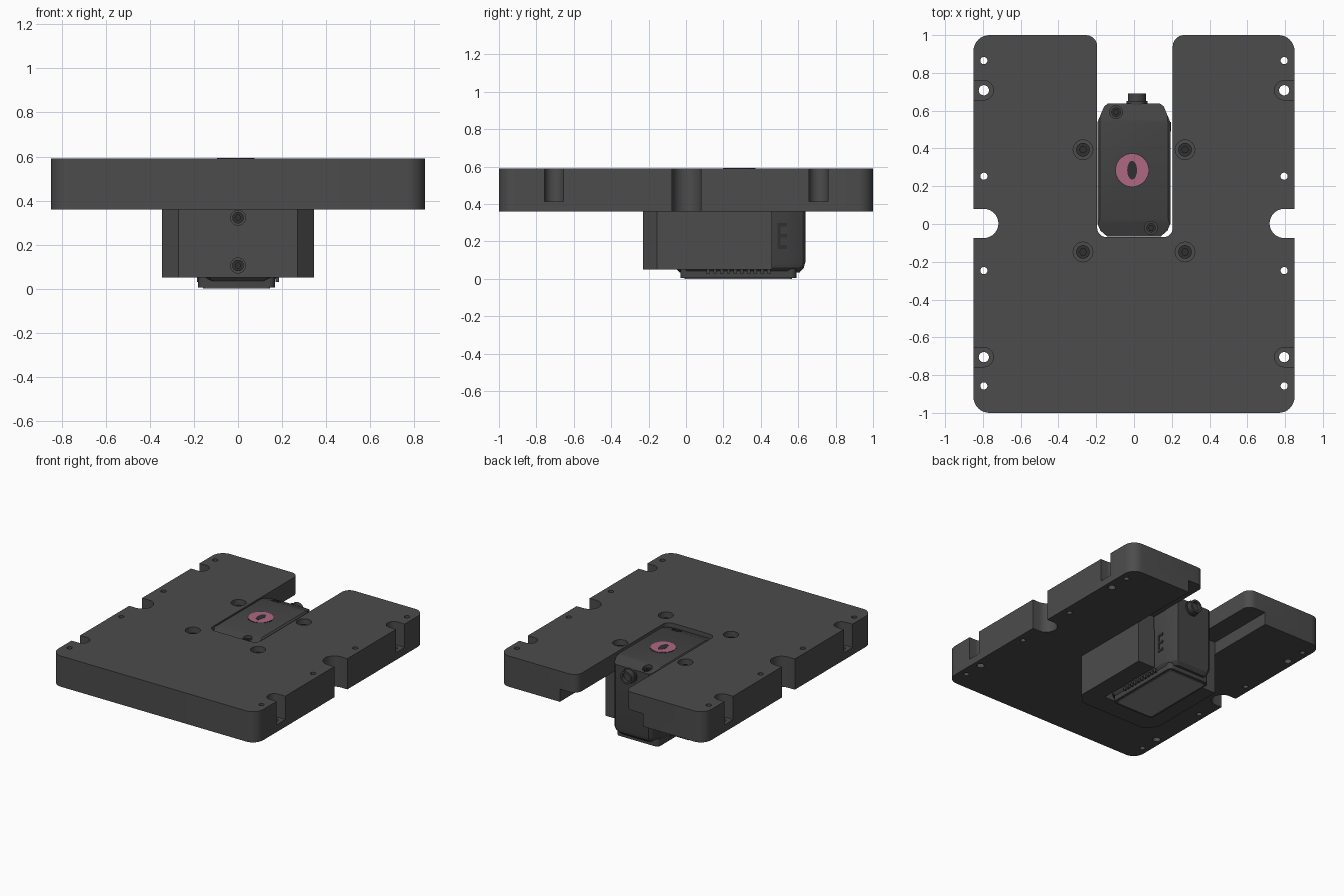
import bpy, bmesh, math
from mathutils import Vector

if "Cube" in bpy.data.objects:
    bpy.data.objects.remove(bpy.data.objects["Cube"])


def material(name, rgb):
    m = bpy.data.materials.new(name)
    m.diffuse_color = (*rgb, 1)
    m.use_nodes = True
    m.node_tree.nodes["Principled BSDF"].inputs["Base Color"].default_value = m.diffuse_color
    return m


PLATE = material("plate_grey", (0.072, 0.072, 0.072))
BODY = material("housing_grey", (0.058, 0.058, 0.058))
DARK = material("dark_metal", (0.03, 0.03, 0.03))
PINK = material("badge_pink", (0.43, 0.135, 0.22))
GLASS = material("window_grey", (0.25, 0.25, 0.25))


def loft(name, rings, mat):
    """Closed solid through rings of equal point count."""
    bm = bmesh.new()
    vs = [[bm.verts.new(p) for p in ring] for ring in rings]
    n = len(vs[0])
    for a, b in zip(vs, vs[1:]):
        for i in range(n):
            bm.faces.new((a[i], a[(i + 1) % n], b[(i + 1) % n], b[i]))
    bm.faces.new(vs[0][::-1])
    bm.faces.new(vs[-1])
    bmesh.ops.recalc_face_normals(bm, faces=bm.faces)
    me = bpy.data.meshes.new(name)
    bm.to_mesh(me)
    bm.free()
    ob = bpy.data.objects.new(name, me)
    bpy.context.collection.objects.link(ob)
    if mat:
        me.materials.append(mat)
    return ob


def prism(name, pts, z0, z1, mat=None):
    return loft(name, [[(x, y, z) for x, y in pts] for z in (z0, z1)], mat)


def side_prism(name, pts, x0, x1, mat=None):
    return loft(name, [[(x, y, z) for y, z in pts] for x in (x0, x1)], mat)


def box(name, x0, x1, y0, y1, z0, z1, mat=None):
    return prism(name, [(x0, y0), (x1, y0), (x1, y1), (x0, y1)], z0, z1, mat)


def disc(r, n=32, sy=1.0):
    return [(r * math.cos(2 * math.pi * i / n), r * sy * math.sin(2 * math.pi * i / n)) for i in range(n)]


def cyl(name, x, y, r, z0, z1, mat=None, n=32, sy=1.0):
    return prism(name, [(x + a, y + b) for a, b in disc(r, n, sy)], z0, z1, mat)


def ycyl(name, x, z, r, y0, y1, mat=None, n=32):
    return loft(name, [[(x + a, y, z + b) for a, b in disc(r, n)] for y in (y0, y1)], mat)


def rounded(corners, n=8):
    """Round right-angle corners given as (x, y, radius)."""
    out = []
    for i, (x, y, r) in enumerate(corners):
        p = Vector((x, y))
        a = (Vector(corners[i - 1][:2]) - p).normalized()
        b = (Vector(corners[(i + 1) % len(corners)][:2]) - p).normalized()
        c = p + (a + b) * r
        for k in range(n + 1 if r else 1):
            t = math.pi / 2 * k / n
            q = c - (b * math.cos(t) + a * math.sin(t)) * r
            out.append((q.x, q.y))
    return out


def cut(ob, cutter):
    cutter.hide_render = True
    m = ob.modifiers.new("cut", 'BOOLEAN')
    m.operation, m.solver, m.object = 'DIFFERENCE', 'EXACT', cutter
    bpy.context.view_layer.objects.active = ob
    bpy.ops.object.modifier_apply(modifier=m.name)
    bpy.data.objects.remove(cutter)


def notch(s, y, r, z0, z1):
    """Round-ended cutter open to the plate's long edge."""
    pts = [(0.92, y + r), (0.92, y - r)]
    pts += [(0.795 - r * math.sin(t), y - r * math.cos(t))
            for t in [math.pi * k / 20 for k in range(21)]]
    return prism("cutter", [(s * a, b) for a, b in pts], z0, z1)


# Mounting plate with camera slot
plate = prism("mounting_plate", rounded([
    (-0.85, -1, 0.085), (0.85, -1, 0.085), (0.85, 1, 0.085), (0.205, 1, 0.06),
    (0.205, -0.07, 0.05), (-0.195, -0.07, 0.05), (-0.195, 1, 0.06), (-0.85, 1, 0.085)]),
    0.36, 0.59, PLATE)
for s in (-1, 1):
    cut(plate, notch(s, 0.003, 0.077, 0.2, 0.7))
    for y in (-0.705, 0.708):
        cut(plate, notch(s, y, 0.051, 0.415, 0.7))
        cut(plate, cyl("cutter", s * 0.795, y, 0.027, 0.2, 0.5))
    for y in (-0.857, -0.247, 0.253, 0.865):
        cut(plate, cyl("cutter", s * 0.795, y, 0.019, 0.2, 0.7, n=20))
    for y in (-0.148, 0.393):
        cut(plate, cyl("cutter", s * 0.27, y, 0.052, 0.50, 0.7))
    # Relief under each arm, as wide as the bracket
    cut(plate, box("cutter", min(s * 0.1, s * 0.345), max(s * 0.1, s * 0.345), 0.46, 1.1, 0.2, 0.455))

# U-shaped bracket below the plate
bracket = prism("camera_bracket", [
    (-0.345, 0.46), (-0.345, -0.155), (-0.27, -0.23), (0.27, -0.23), (0.345, -0.155), (0.345, 0.46),
    (0.203, 0.46), (0.203, -0.072), (-0.195, -0.072), (-0.195, 0.46)], 0.05, 0.36, PLATE)
for z in (0.335, 0.105):
    if z > 0.3:
        z = 0.322
    cut(bracket, ycyl("cutter", 0, z, 0.034, -0.3, -0.19))

# Cap screws with hex sockets
for s in (-1, 1):
    for y in (-0.148, 0.393):
        head = cyl("plate_screw", s * 0.27, y, 0.036, 0.49, 0.555, DARK)
        cut(head, cyl("cutter", s * 0.27, y, 0.018, 0.53, 0.6, n=6))
for z in (0.322, 0.105):
    head = ycyl("bracket_screw", 0, z, 0.026, -0.22, -0.18, DARK)
    cut(head, ycyl("cutter", 0, z, 0.013, -0.3, -0.205, n=6))


# Camera housing: eight-sided body, bevelled at top and bottom
def outline(i):
    a, b, c, d = -0.193 + i, 0.192 - i, -0.065 + i, 0.638 - i
    return [(a, 0.0), (a + 0.015, c + 0.03), (a + 0.05, c), (b - 0.05, c), (b - 0.015, c + 0.03), (b, 0.0),
            (b, 0.54), (b - 0.035, d - 0.015), (b - 0.055, d), (a + 0.055, d), (a + 0.035, d - 0.015), (a, 0.54)]


housing = loft("camera_housing", [[(x, y, z) for x, y in outline(i)] for z, i in
                                  ((0.035, 0.03), (0.06, 0.008), (0.09, 0), (0.58, 0), (0.59, 0.012))], BODY)
for y, d in ((0.54, 1), (0.03, -1)):
    cut(housing, side_prism("cutter", [(y, 0.591), (y + d * 0.3, 0.491), (y + d * 0.3, 0.7), (y, 0.7)], -0.3, 0.3))
for x, y in ((-0.095, 0.592), (0.09, -0.02)):
    cut(housing, cyl("cutter", x, y, 0.034, 0.545, 0.7))
    head = cyl("housing_screw", x, y, 0.025, 0.54, 0.565, DARK)
    cut(head, cyl("cutter", x, y, 0.013, 0.555, 0.6, n=6))

# Viewing window frame and pane on the underside
frame_corners = [(-0.182, -0.03, 0.03), (0.168, -0.03, 0.03), (0.168, 0.59, 0.03), (-0.182, 0.59, 0.03)]
prism("window_frame", rounded(frame_corners), 0.004, 0.06, BODY)
prism("window_pane", rounded([(-0.16, -0.008, 0.02), (0.146, -0.008, 0.02),
                              (0.146, 0.568, 0.02), (-0.16, 0.568, 0.02)]), 0.0, 0.006, GLASS)

# Cooling ribs along the lower edges
for s in (-1, 1):
    for k in range(10):
        y = 0.11 + k * 0.036
        box("cooling_rib", s * 0.178 - 0.008, s * 0.178 + 0.008, y, y + 0.018, 0.03, 0.055, BODY)

# Raised vent pattern on the right side
box("vent_bar", 0.19, 0.197, 0.49, 0.505, 0.16, 0.30, DARK)
for z in (0.16, 0.22, 0.28):
    box("vent_tooth", 0.19, 0.197, 0.505, 0.54, z, z + 0.02, DARK)

# Round cable connector at the back
ycyl("connector_collar", 0.015, 0.51, 0.056, 0.63, 0.65, BODY)
plug = ycyl("cable_connector", 0.015, 0.51, 0.048, 0.64, 0.69, BODY)
cut(plug, ycyl("cutter", 0.015, 0.51, 0.034, 0.665, 0.75))

# Pink badge with a plain dark oval
cyl("badge_rim", -0.01, 0.285, 0.091, 0.585, 0.5915, DARK, 48)
cyl("badge", -0.01, 0.285, 0.086, 0.586, 0.593, PINK, 48)
cyl("badge_oval", -0.01, 0.285, 0.026, 0.588, 0.594, DARK, 24, 1.9)

# Smooth the round walls, keep sharp edges
for ob in bpy.context.scene.objects:
    ob.select_set(True)
bpy.context.view_layer.objects.active = plate
bpy.ops.object.shade_smooth_by_angle(angle=math.radians(25))
